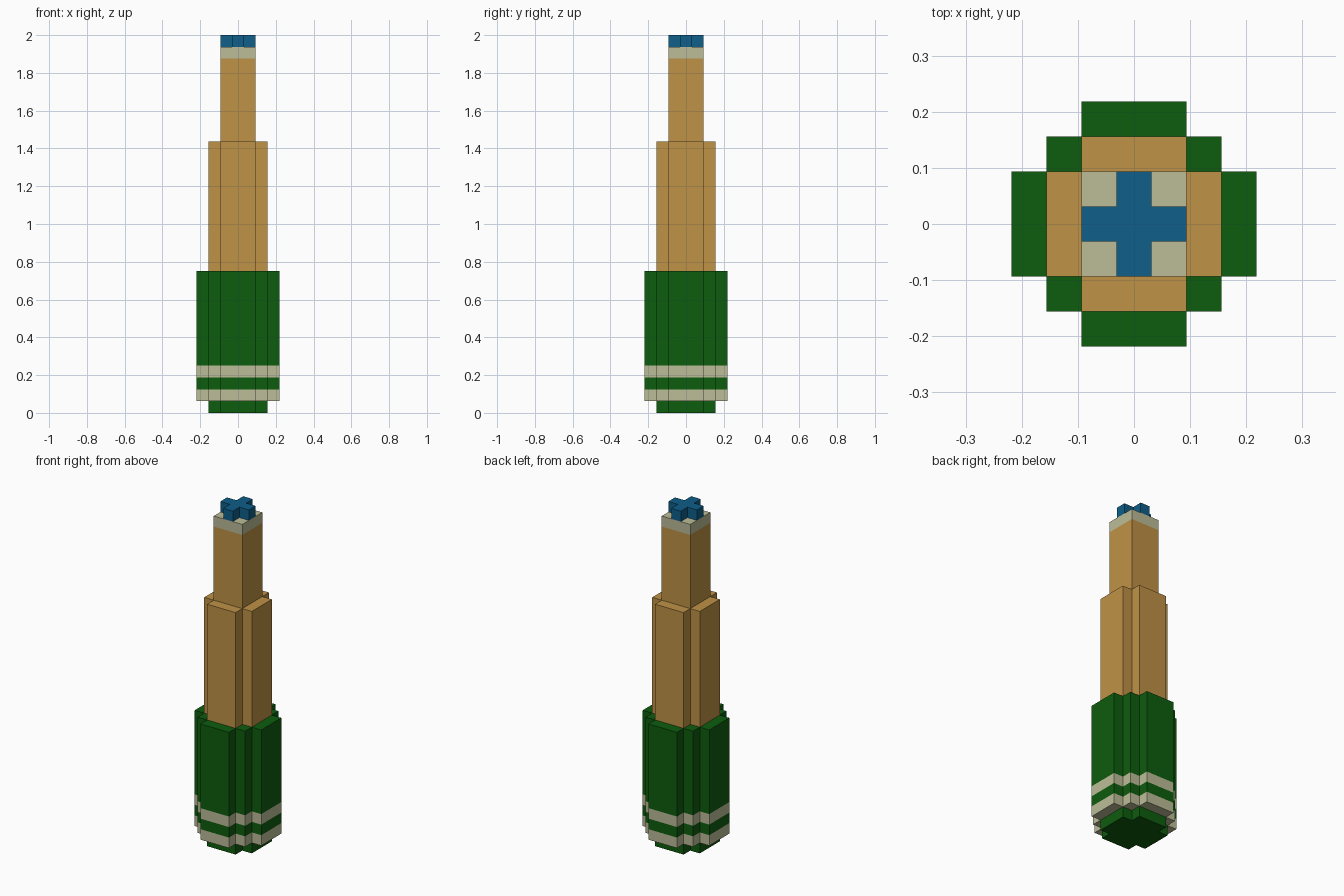
import bpy
import bmesh

cube = bpy.data.objects.get("Cube")
if cube:
    bpy.data.objects.remove(cube, do_unlink=True)

U = 2 / 32  # one block


def make_material(name, rgb):
    mat = bpy.data.materials.new(name)
    mat.use_nodes = True
    mat.diffuse_color = (*rgb, 1)
    mat.node_tree.nodes["Principled BSDF"].inputs["Base Color"].default_value = (*rgb, 1)
    return mat


green = make_material("dark green", (0.004, 0.107, 0.004))
tan = make_material("tan", (0.521, 0.287, 0.061))
cream = make_material("cream", (0.503, 0.503, 0.314))
blue = make_material("blue", (0.0044, 0.112, 0.254))

# One corner of each footprint in blocks, repeated around four sides
SQUARE = [(1.5, 1.5)]
THIN_CROSS = [(1.5, 0.5), (0.5, 0.5), (0.5, 1.5)]
WIDE_CROSS = [(2.5, 1.5), (1.5, 1.5), (1.5, 2.5)]
STEPPED = [(3.5, 1.5), (2.5, 1.5), (2.5, 2.5), (1.5, 2.5), (1.5, 3.5)]


def make_tier(name, corner, levels, mats):
    """Closed prism with one wall loop per level; mats gives each loop's colour."""
    outline, quarter = [], corner
    for _ in range(4):
        outline += quarter
        quarter = [(-y, x) for x, y in quarter]
    bm = bmesh.new()
    rings = [[bm.verts.new((x * U, y * U, z * U)) for x, y in outline] for z in levels]
    slots = list(dict.fromkeys(mats))
    bm.faces.new(rings[0][::-1]).material_index = slots.index(mats[0])
    bm.faces.new(rings[-1]).material_index = slots.index(mats[-1])
    n = len(outline)
    for low, high, mat in zip(rings, rings[1:], mats):
        for i in range(n):
            j = (i + 1) % n
            face = bm.faces.new((low[i], low[j], high[j], high[i]))
            face.material_index = slots.index(mat)
    mesh = bpy.data.meshes.new(name)
    bm.to_mesh(mesh)
    bm.free()
    for mat in slots:
        mesh.materials.append(mat)
    obj = bpy.data.objects.new(name, mesh)
    bpy.context.collection.objects.link(obj)
    return obj


# Stacked tiers from the ground up
make_tier("foot", WIDE_CROSS, [0, 1], [green])
make_tier("banded_base", STEPPED, [1, 2, 3, 4, 12], [cream, green, cream, green])
make_tier("middle_shaft", WIDE_CROSS, [12, 23], [tan])
make_tier("upper_shaft", SQUARE, [23, 30, 31], [tan, cream])
make_tier("cross_cap", THIN_CROSS, [31, 32], [blue])
